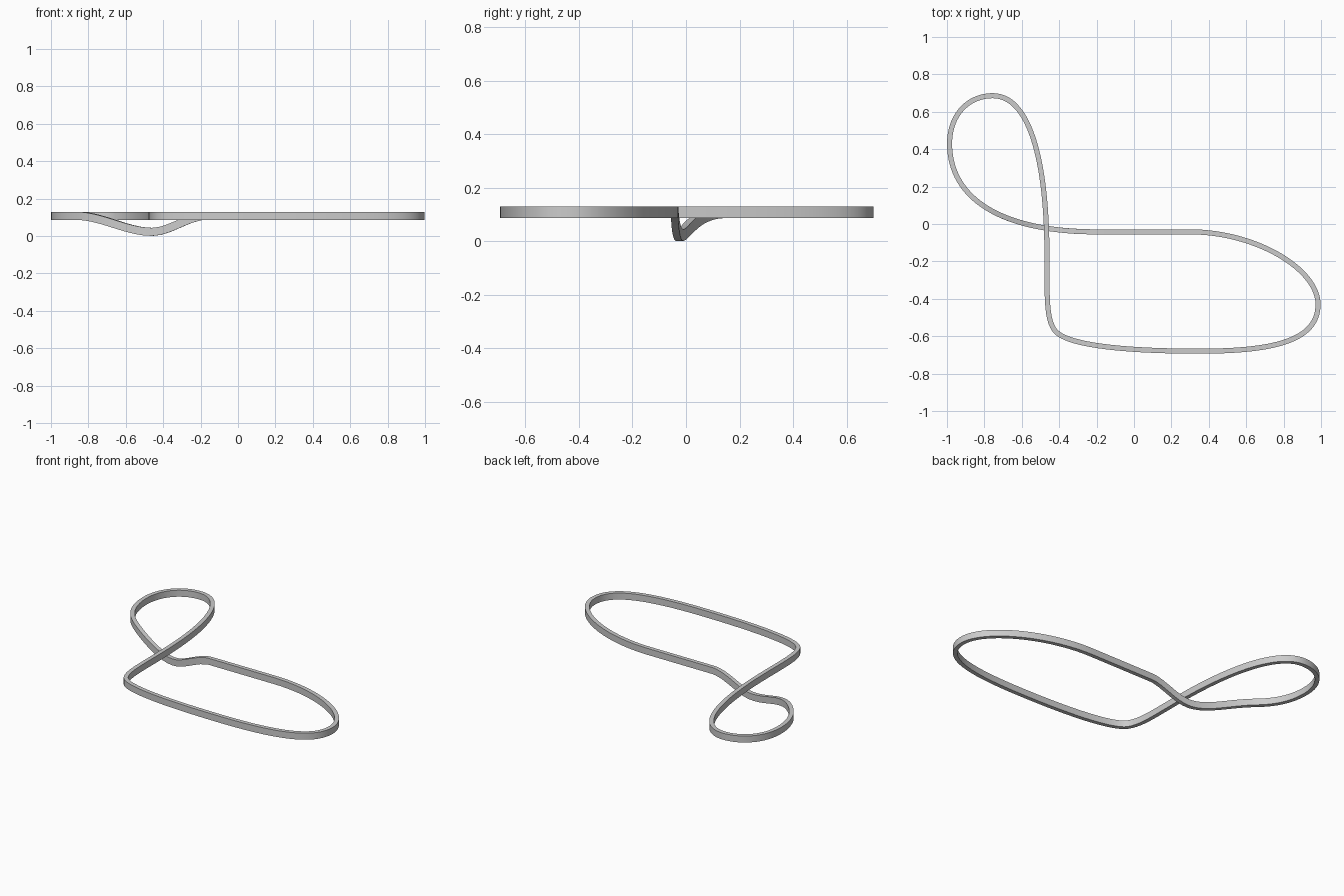
import bpy
import bmesh
from math import radians, cos, sin
from mathutils import Vector
from mathutils.geometry import interpolate_bezier

if "Cube" in bpy.data.objects:
    bpy.data.objects.remove(bpy.data.objects["Cube"])

HALF_W, HALF_H = 0.0135, 0.0215   # rail section
TOP, LOW = 0.108, 0.0225          # centre height of the level track and of the dip
CROSS_X = -0.46                   # where the strands cross
STEPS = 32

# Plan of the loop: x, y, heading in degrees, handle in, handle out
nodes = [
    (-0.755, 0.686, 180, 0.185, 0.135),   # top of small loop
    (-0.986, 0.43, 270, 0.15, 0.30),      # left of small loop
    (-0.20, -0.042, 0, 0.50, 0.15),       # end of dip
    (0.30, -0.042, 0, 0.15, 0.35),        # end of straight
    (0.984, -0.43, 270, 0.19, 0.20),      # right of large loop
    (0.35, -0.680, 180, 0.38, 0.40),      # bottom of large loop
    (-0.425, -0.567, 125, 0.10, 0.09),    # tight corner
    (-0.466, -0.10, 91, 0.25, 0.48),      # upper strand of crossing
]


def smooth(t):
    t = min(max(t, 0), 1)
    return t * t * (3 - 2 * t)


def dip_height(x):
    reach = 0.40 if x < CROSS_X else 0.29
    return LOW + (TOP - LOW) * smooth(abs(x - CROSS_X) / reach)


# Centre line, dipping under the upper strand
centre = []
for i, a in enumerate(nodes):
    b = nodes[(i + 1) % len(nodes)]
    da = Vector((cos(radians(a[2])), sin(radians(a[2]))))
    db = Vector((cos(radians(b[2])), sin(radians(b[2]))))
    pa, pb = Vector(a[:2]), Vector(b[:2])
    for p in interpolate_bezier(pa, pa + da * a[4], pb - db * b[3], pb, STEPS + 1)[:-1]:
        centre.append(Vector((p.x, p.y, dip_height(p.x) if i in (1, 2) else TOP)))

# Sweep the upright rail section along the centre line
bm = bmesh.new()
rings = []
count = len(centre)
for i, p in enumerate(centre):
    tangent = (centre[(i + 1) % count] - centre[i - 1]).normalized()
    side = tangent.cross(Vector((0, 0, 1))).normalized()
    up = side.cross(tangent)
    rings.append([bm.verts.new(p + side * s * HALF_W + up * h * HALF_H)
                  for s, h in ((-1, -1), (1, -1), (1, 1), (-1, 1))])
for i, ring in enumerate(rings):
    after = rings[(i + 1) % count]
    for k in range(4):
        n = (k + 1) % 4
        bm.faces.new((ring[k], ring[n], after[n], after[k]))
bmesh.ops.recalc_face_normals(bm, faces=bm.faces)

mesh = bpy.data.meshes.new("track_loop")
bm.to_mesh(mesh)
bm.free()
track = bpy.data.objects.new("track_loop", mesh)
bpy.context.collection.objects.link(track)
bpy.context.view_layer.objects.active = track
track.select_set(True)
bpy.ops.object.shade_smooth_by_angle(angle=radians(40))
